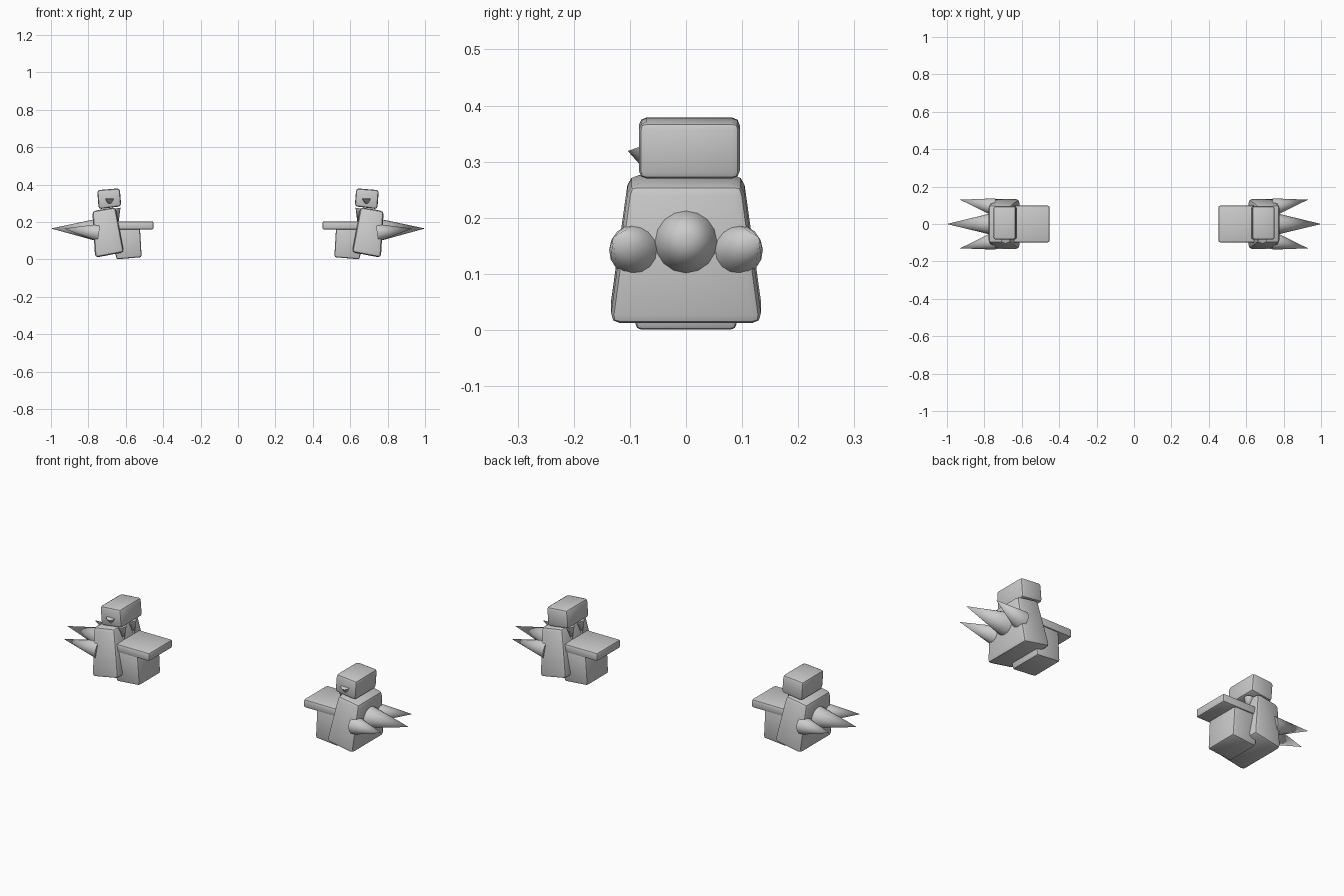
import bpy, bmesh, math
from mathutils import Vector

cube = bpy.data.objects.get("Cube")
if cube:
    bpy.data.objects.remove(cube, do_unlink=True)

grey = bpy.data.materials.new("plain_grey")
grey.use_nodes = True
colour = (0.6, 0.6, 0.6, 1)
grey.diffuse_color = colour
grey.node_tree.nodes["Principled BSDF"].inputs["Base Color"].default_value = colour


def finish(bm, name, bevel=0.0):
    """Turn the bmesh into an object mirrored to the right side."""
    bmesh.ops.recalc_face_normals(bm, faces=bm.faces)
    if bevel:
        bmesh.ops.bevel(bm, geom=bm.edges[:], offset=bevel, segments=2,
                        profile=0.5, affect='EDGES', clamp_overlap=True)
    mesh = bpy.data.meshes.new(name)
    bm.to_mesh(mesh)
    bm.free()
    mesh.materials.append(grey)
    obj = bpy.data.objects.new(name, mesh)
    bpy.context.collection.objects.link(obj)
    obj.modifiers.new("both_sides", 'MIRROR').use_axis[0] = True
    bpy.ops.object.select_all(action='DESELECT')
    obj.select_set(True)
    bpy.context.view_layer.objects.active = obj
    bpy.ops.object.shade_smooth_by_angle(angle=math.radians(35))


def block(name, profile, top_half, bottom_half, bevel, y_mid=0.0):
    """Profile runs inner top, outer top, outer bottom, inner bottom in x, z."""
    bm = bmesh.new()
    halves = (top_half, top_half, bottom_half, bottom_half)
    rings = [[bm.verts.new((x, y_mid + side * h, z)) for (x, z), h in zip(profile, halves)]
             for side in (-1, 1)]
    for ring in rings:
        bm.faces.new(ring)
    for i in range(4):
        j = (i + 1) % 4
        bm.faces.new((rings[0][i], rings[0][j], rings[1][j], rings[1][i]))
    finish(bm, name, bevel)


def spike(name, base, tip, radius, sides=16):
    base, tip = Vector(base), Vector(tip)
    axis = tip - base
    bm = bmesh.new()
    bmesh.ops.create_cone(bm, cap_ends=True, segments=sides, radius1=radius,
                          radius2=0, depth=axis.length)
    bmesh.ops.remove_doubles(bm, verts=bm.verts, dist=1e-5)
    turn = axis.to_track_quat('Z', 'Y').to_matrix().to_4x4()
    turn.translation = (base + tip) / 2
    bm.transform(turn)
    finish(bm, name)


# Shoulder armour blocks
block("outer_guard", [(0.655, 0.279), (0.779, 0.258), (0.764, 0.009), (0.61, 0.038)],
      0.102, 0.136, 0.018)
block("head_block", [(0.632, 0.38), (0.753, 0.37), (0.745, 0.268), (0.624, 0.284)],
      0.09, 0.09, 0.014, 0.006)
block("inner_block", [(0.525, 0.18), (0.68, 0.18), (0.65, 0.0), (0.515, 0.012)],
      0.092, 0.09, 0.01)
block("shoulder_plate", [(0.452, 0.203), (0.68, 0.203), (0.68, 0.16), (0.452, 0.16)],
      0.098, 0.098, 0.008)

# Large outer spikes
spike("middle_spike", (0.765, 0, 0.158), (1.0, 0, 0.165), 0.057)
for label, side in (("front", -1), ("back", 1)):
    spike(label + "_spike", (0.752, side * 0.092, 0.143), (0.93, side * 0.13, 0.165), 0.046)
    # Small fangs under the head on the inner side
    spike(label + "_inner_fang", (0.652, side * 0.042, 0.272), (0.638, side * 0.042, 0.2), 0.024)

# Small beak on the front of the head
spike("beak", (0.687, -0.081, 0.327), (0.687, -0.062, 0.272), 0.024)
